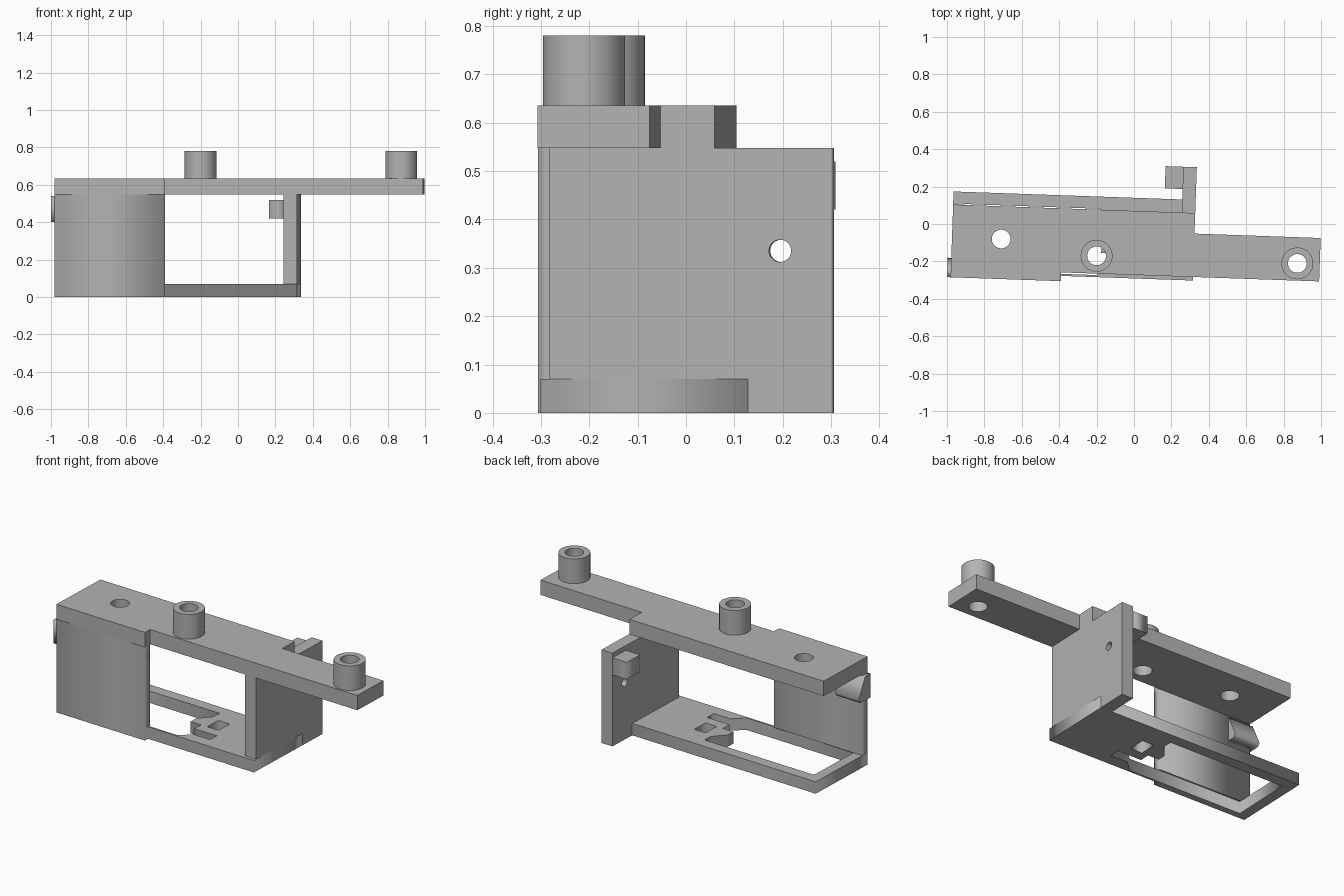
import bpy
import math
from mathutils import Matrix

cube = bpy.data.objects.get("Cube")
if cube:
    bpy.data.objects.remove(cube, do_unlink=True)

grey = bpy.data.materials.new("plain_grey")
grey.use_nodes = True
GREY = (0.45, 0.45, 0.45, 1)
grey.diffuse_color = GREY
grey.node_tree.nodes["Principled BSDF"].inputs["Base Color"].default_value = GREY

# The whole bracket is turned slightly about z
TURN = Matrix.Rotation(-0.035, 4, 'Z')
# Maps a profile's (x, y, depth) onto (y, z, x)
ALONG_X = Matrix(((0, 0, 1, 0), (1, 0, 0, 0), (0, 1, 0, 0), (0, 0, 0, 1)))


def rect(x0, x1, y0, y1):
    return [(x0, y0), (x1, y0), (x1, y1), (x0, y1)]


def circle(x, y, r, n=48):
    return [(x + r * math.cos(math.tau * i / n), y + r * math.sin(math.tau * i / n))
            for i in range(n)]


def extrude(name, loops, low, high, frame=Matrix(), smooth=False):
    """Fill an outline (with holes) and extrude it from low to high."""
    curve = bpy.data.curves.new(name + "_profile", 'CURVE')
    curve.dimensions = '2D'
    curve.fill_mode = 'BOTH'
    curve.extrude = (high - low) / 2
    for loop in loops:
        spline = curve.splines.new('POLY')
        spline.points.add(len(loop) - 1)
        for point, (x, y) in zip(spline.points, loop):
            point.co = (x, y, 0, 1)
        spline.use_cyclic_u = True
    helper = bpy.data.objects.new(name + "_profile", curve)
    bpy.context.collection.objects.link(helper)
    bpy.context.view_layer.update()
    graph = bpy.context.evaluated_depsgraph_get()
    mesh = bpy.data.meshes.new_from_object(helper.evaluated_get(graph))
    bpy.data.objects.remove(helper, do_unlink=True)
    mesh.name = name
    mesh.transform(TURN @ frame @ Matrix.Translation((0, 0, (low + high) / 2)))
    mesh.materials.clear()
    mesh.materials.append(grey)
    obj = bpy.data.objects.new(name, mesh)
    bpy.context.collection.objects.link(obj)
    if smooth:
        bpy.ops.object.select_all(action='DESELECT')
        obj.select_set(True)
        bpy.context.view_layer.objects.active = obj
        bpy.ops.object.shade_smooth_by_angle(angle=math.radians(35))
    return obj


LEFT, RIGHT, STEP = -0.97, 0.325, -0.38
FRONT, INNER = -0.319, -0.272
FLOOR, CEILING, TOP = 0.07, 0.548, 0.635
bosses = {"middle": (-0.194, -0.177), "arm": (0.88, -0.18)}
BORE = 0.05

# Top plate with arm and screw holes
top_outline = [(LEFT, FRONT), (STEP, FRONT), (STEP, INNER), (1.0, INNER),
               (1.0, -0.04), (RIGHT, -0.04), (RIGHT, 0.07), (LEFT, 0.07)]
holes = [circle(x, y, BORE) for x, y in bosses.values()]
holes.append(circle(-0.707, -0.105, BORE))
extrude("top_plate", [top_outline] + holes, CEILING, TOP, smooth=True)

# Hollow bosses
for name, (x, y) in bosses.items():
    extrude(name + "_boss", [circle(x, y, 0.085), circle(x, y, BORE)],
            TOP, 0.78, smooth=True)

# Bottom frame with large opening, latch slot and small window
bottom_outline = [(LEFT, FRONT), (STEP, FRONT), (STEP, -0.291), (RIGHT, -0.291),
                  (RIGHT, 0.14), (LEFT, 0.14)]
opening = [(-0.91, 0.075), (-0.18, 0.075), (-0.18, 0.02), (-0.24, -0.05),
           (-0.24, -0.1), (-0.17, -0.1), (-0.17, -0.16), (-0.02, -0.16),
           (-0.02, -0.22), (-0.13, -0.22), (-0.19, -0.28), (-0.91, -0.28)]
window = rect(-0.13, -0.055, -0.1, 0.0)
extrude("bottom_frame", [bottom_outline, opening, window], 0, FLOOR)

# Front wall panel
extrude("front_wall", [rect(LEFT, STEP, FRONT, INNER)], FLOOR, CEILING)

# End wall with pin hole, reaching behind the frame
end_outline = [(INNER, FLOOR), (0.14, FLOOR), (0.14, 0), (0.315, 0),
               (0.315, CEILING), (INNER, CEILING)]
extrude("end_wall", [end_outline, circle(0.206, 0.335, 0.023, 24)],
        0.253, RIGHT, ALONG_X, smooth=True)

# Retaining catches
extrude("end_wall_catch", [rect(0.158, 0.253, 0.196, 0.315)], 0.42, 0.52)
catch = [(FRONT, 0.4), (-0.23, 0.4), (-0.215, 0.42), (INNER, 0.54), (FRONT, 0.54)]
extrude("front_wall_catch", [catch], -0.989, LEFT, ALONG_X)
extrude("front_wall_catch_inner", [[(max(y, INNER), z) for y, z in catch]],
        LEFT, -0.83, ALONG_X)
